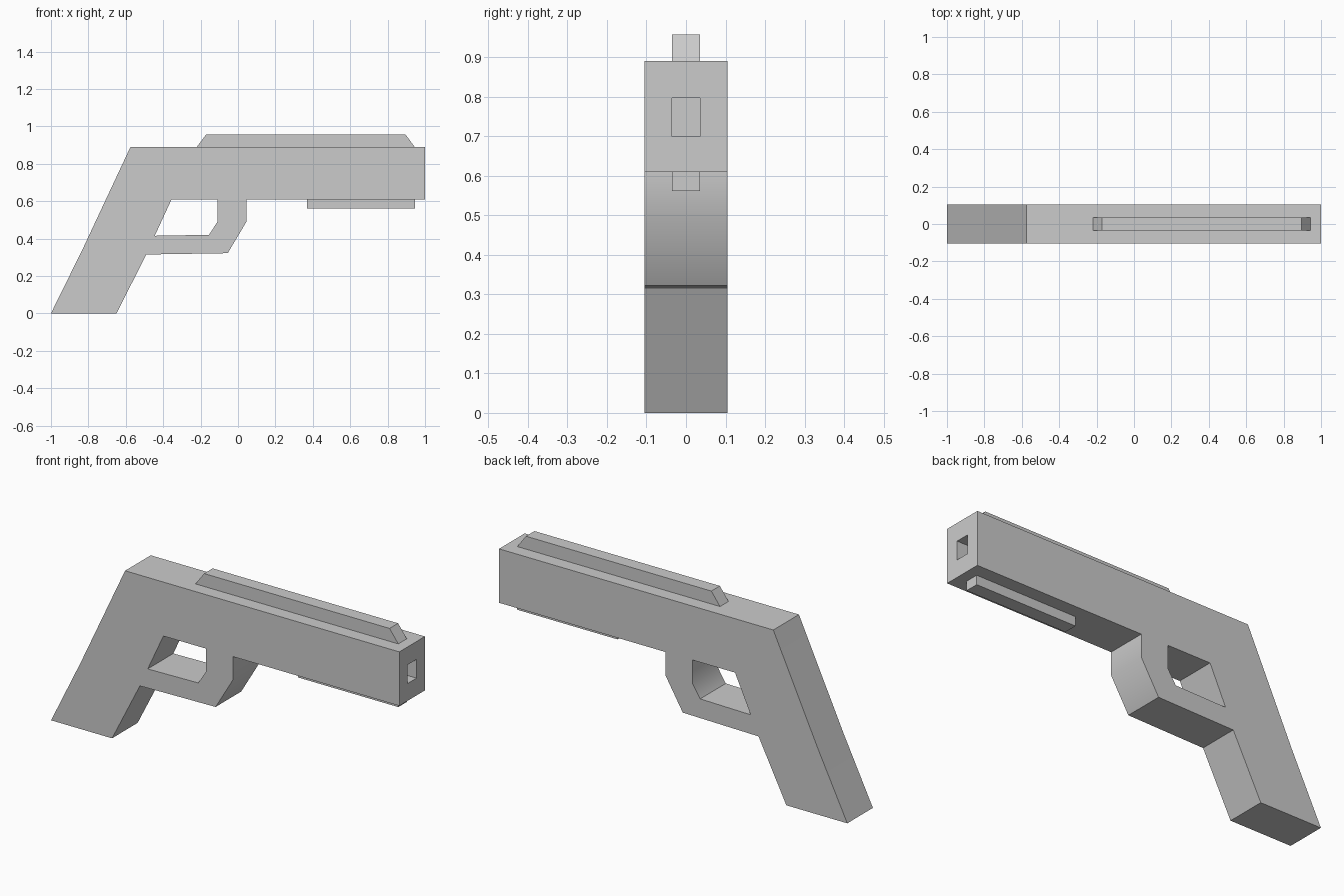
import bpy, bmesh, math
from mathutils import Vector

if "Cube" in bpy.data.objects:
    bpy.data.objects.remove(bpy.data.objects["Cube"])


def extrude_profile(name, points, half_width):
    """Extrude an (x, z) outline symmetrically along y."""
    bm = bmesh.new()
    face = bm.faces.new([bm.verts.new((x, -half_width, z)) for x, z in points])
    res = bmesh.ops.extrude_face_region(bm, geom=[face], use_keep_orig=True)
    verts = [g for g in res["geom"] if isinstance(g, bmesh.types.BMVert)]
    bmesh.ops.translate(bm, verts=verts, vec=Vector((0, 2 * half_width, 0)))
    bmesh.ops.recalc_face_normals(bm, faces=bm.faces)
    mesh = bpy.data.meshes.new(name)
    bm.to_mesh(mesh)
    bm.free()
    obj = bpy.data.objects.new(name, mesh)
    bpy.context.collection.objects.link(obj)
    return obj


def rect(x0, x1, z0, z1):
    return [(x0, z0), (x1, z0), (x1, z1), (x0, z1)]


def cut(target, cutter):
    mod = target.modifiers.new(cutter.name, 'BOOLEAN')
    mod.operation = 'DIFFERENCE'
    mod.solver = 'EXACT'
    mod.object = cutter
    bpy.context.view_layer.objects.active = target
    target.select_set(True)
    bpy.ops.object.modifier_apply(modifier=mod.name)
    bpy.data.objects.remove(cutter)


# Grip, guard and barrel housing in one outline
body = extrude_profile("body", [
    (-1, 0), (-0.65, 0), (-0.49, 0.315), (-0.055, 0.322), (0.045, 0.49),
    (0.045, 0.61), (1, 0.61), (1, 0.89), (-0.575, 0.89), (-0.83, 0.345)], 0.105)

# Finger opening through the guard
cut(body, extrude_profile("finger_opening", [
    (-0.445, 0.415), (-0.155, 0.42), (-0.11, 0.49),
    (-0.11, 0.61), (-0.355, 0.61)], 0.3))

# Square bore in the front end
cut(body, extrude_profile("bore", rect(0.7, 1.1, 0.70, 0.797), 0.036))

# Guard curves are softly shaded, other edges stay sharp
bpy.ops.object.select_all(action='DESELECT')
body.select_set(True)
bpy.context.view_layer.objects.active = body
bpy.ops.object.shade_smooth_by_angle(angle=math.radians(40))

# Bevel-ended rib on top
extrude_profile("top_rib", [
    (-0.22, 0.89), (0.945, 0.89), (0.895, 0.957), (-0.17, 0.957)], 0.035)

# Rail below the front end
extrude_profile("under_rail", rect(0.37, 0.945, 0.562, 0.61), 0.035)
